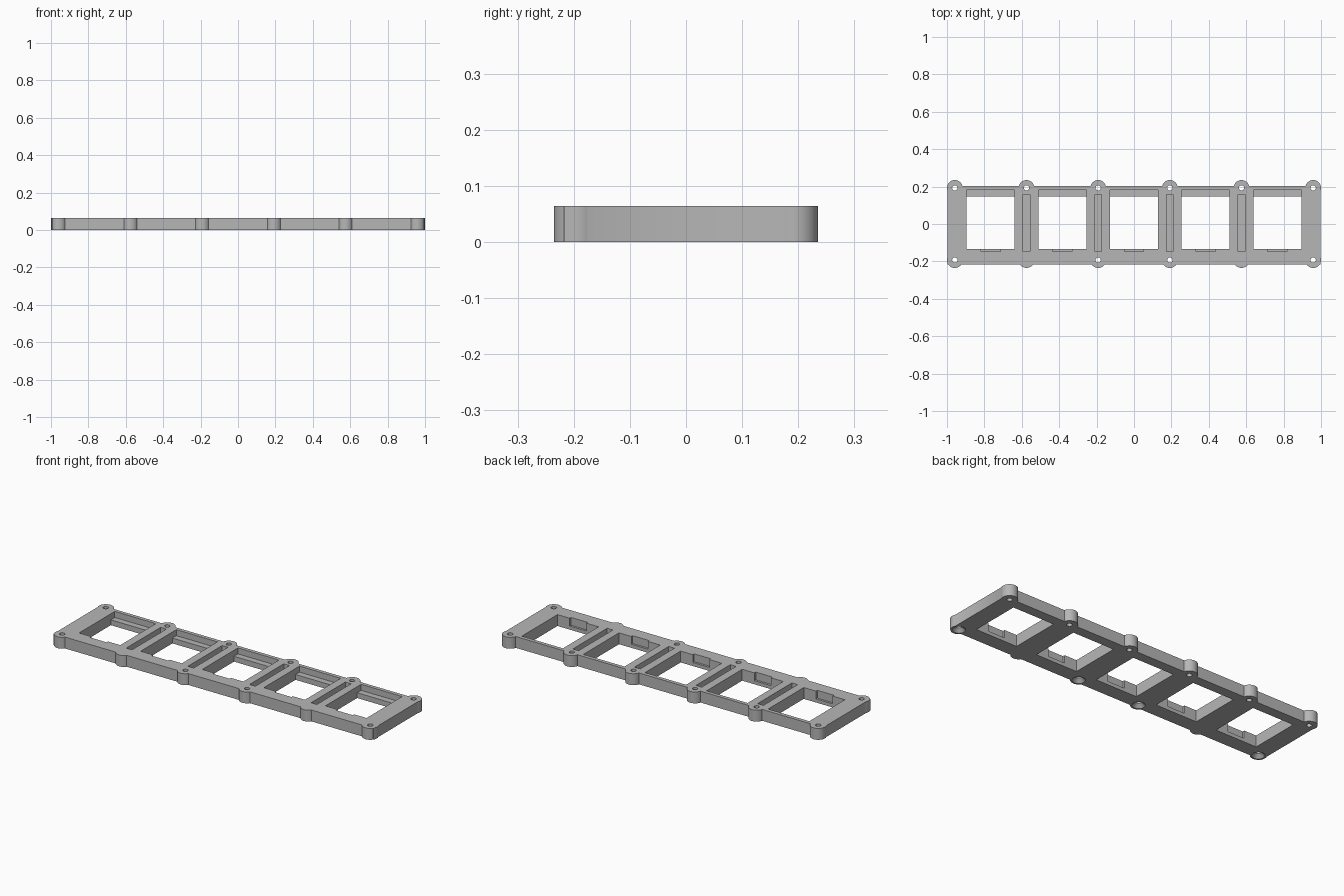
import bpy
import bmesh
import math
from mathutils import Matrix, Vector

if "Cube" in bpy.data.objects:
    bpy.data.objects.remove(bpy.data.objects["Cube"])

H = 0.064                 # plate thickness
PITCH = 0.3832            # spacing of the bosses and windows
BOSS_X = [(i - 2.5) * PITCH for i in range(6)]
WINDOW_X = [(i - 2) * PITCH for i in range(5)]
BOSS_Y = 0.193
BOSS_R = 0.042

grey = bpy.data.materials.new("plain grey")
grey.diffuse_color = (0.47, 0.47, 0.47, 1)
grey.use_nodes = True
grey.node_tree.nodes["Principled BSDF"].inputs["Base Color"].default_value = grey.diffuse_color


def finish(name, bm):
    mesh = bpy.data.meshes.new(name)
    bm.to_mesh(mesh)
    bm.free()
    mesh.materials.append(grey)
    obj = bpy.data.objects.new(name, mesh)
    bpy.context.collection.objects.link(obj)
    return obj


def box(name, x0, x1, y0, y1, z0, z1):
    bm = bmesh.new()
    centre = Vector(((x0 + x1) / 2, (y0 + y1) / 2, (z0 + z1) / 2))
    size = Matrix.Diagonal((x1 - x0, y1 - y0, z1 - z0, 1))
    bmesh.ops.create_cube(bm, size=1, matrix=Matrix.Translation(centre) @ size)
    return finish(name, bm)


def cone(name, x, y, z0, z1, r0, r1, sides=32):
    bm = bmesh.new()
    bmesh.ops.create_cone(bm, cap_ends=True, segments=sides, radius1=r0, radius2=r1,
                          depth=z1 - z0, matrix=Matrix.Translation((x, y, (z0 + z1) / 2)))
    return finish(name, bm)


def combine(target, tool, operation):
    mod = target.modifiers.new("combine", 'BOOLEAN')
    mod.operation = operation
    mod.solver = 'EXACT'
    mod.object = tool
    bpy.context.view_layer.objects.active = target
    bpy.ops.object.modifier_apply(modifier=mod.name)
    bpy.data.objects.remove(tool, do_unlink=True)


# Main plate with round screw bosses along both long edges
frame = box("window_frame", -0.996, 0.996, -0.217, 0.203, 0, H)
for x in BOSS_X:
    for y in (-BOSS_Y, BOSS_Y):
        combine(frame, cone("boss", x, y, 0, H, BOSS_R, BOSS_R, 48), 'UNION')

# Five windows, each with a sunken back ledge and a front clip notch
for x in WINDOW_X:
    combine(frame, box("window_cutter", x - 0.128, x + 0.128, -0.135, 0.147, -0.1, 0.2), 'DIFFERENCE')
    combine(frame, box("ledge_cutter", x - 0.128, x + 0.128, 0.0, 0.182, 0.03, 0.2), 'DIFFERENCE')
    combine(frame, box("notch_cutter", x - 0.052, x + 0.052, -0.147, 0.0, 0.02, 0.2), 'DIFFERENCE')

# Blind slots in the four dividers
for x in BOSS_X[1:-1]:
    combine(frame, box("slot_cutter", x - 0.018, x + 0.018, -0.146, 0.159, 0.018, 0.2), 'DIFFERENCE')

# Screw holes: all along the back, four along the front with countersinks below
for i, x in enumerate(BOSS_X):
    combine(frame, cone("hole_cutter", x, BOSS_Y, -0.1, 0.2, 0.014, 0.014), 'DIFFERENCE')
    if i in (0, 2, 3, 5):
        combine(frame, cone("hole_cutter", x, -BOSS_Y, -0.1, 0.2, 0.014, 0.014), 'DIFFERENCE')
        combine(frame, cone("sink_cutter", x, -BOSS_Y, -0.01, 0.02, 0.043, 0.013), 'DIFFERENCE')

# Smooth only the round walls
bpy.ops.object.select_all(action='DESELECT')
frame.select_set(True)
bpy.context.view_layer.objects.active = frame
bpy.ops.object.shade_smooth_by_angle(angle=math.radians(30))
